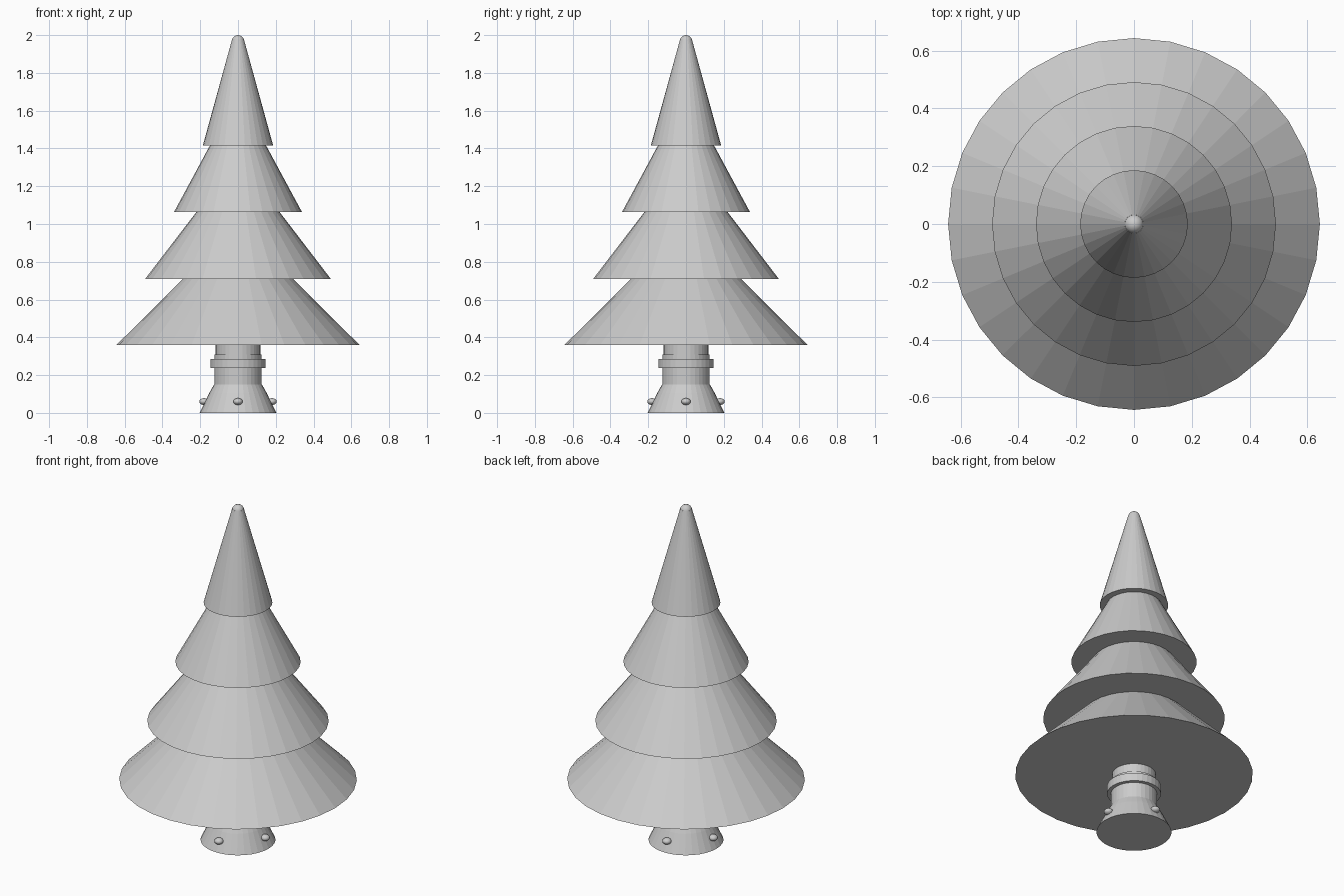
import bpy, bmesh, math

cube = bpy.data.objects.get("Cube")
if cube:
    bpy.data.objects.remove(cube, do_unlink=True)

SIDES = 32

grey = bpy.data.materials.new("light grey")
grey.use_nodes = True
grey.diffuse_color = (0.6, 0.6, 0.6, 1)
grey.node_tree.nodes["Principled BSDF"].inputs["Base Color"].default_value = (0.6, 0.6, 0.6, 1)


def add_object(name, bm):
    bmesh.ops.recalc_face_normals(bm, faces=bm.faces)
    mesh = bpy.data.meshes.new(name)
    bm.to_mesh(mesh)
    bm.free()
    mesh.materials.append(grey)
    obj = bpy.data.objects.new(name, mesh)
    bpy.context.collection.objects.link(obj)
    return obj


def turned(name, profile):
    """Closed solid turned around z from (radius, height) points."""
    bm = bmesh.new()
    rings = []
    for r, z in profile:
        rings.append([bm.verts.new((r * math.cos(a), r * math.sin(a), z))
                      for a in (2 * math.pi * i / SIDES for i in range(SIDES))])
    for low, high in zip(rings, rings[1:]):
        for i in range(SIDES):
            j = (i + 1) % SIDES
            bm.faces.new((low[i], low[j], high[j], high[i]))
    bm.faces.new(rings[0])
    bm.faces.new(rings[-1])
    return add_object(name, bm)


def ball(name, location, scale):
    bm = bmesh.new()
    bmesh.ops.create_uvsphere(bm, u_segments=16, v_segments=10, radius=1)
    obj = add_object(name, bm)
    obj.location, obj.scale = location, scale
    obj.data.shade_smooth()
    return obj


# Flared foot, trunk and collars
turned("foot", [(0.203, 0), (0.152, 0.105), (0.127, 0.15)])
turned("trunk", [(0.118, 0.14), (0.118, 0.38)])
turned("lower_collar", [(0.125, 0.15), (0.125, 0.24)])
turned("trunk_ring", [(0.146, 0.238), (0.146, 0.286)])
turned("upper_collar", [(0.125, 0.286), (0.125, 0.308)])

# Four studs around the foot
for name, x, y in (("front", 0, -1), ("back", 0, 1), ("left", 1, 0), ("right", -1, 0)):
    ball(name + "_stud", (0.18 * x, 0.18 * y, 0.06), (0.025, 0.025, 0.018))

# Four foliage tiers: bottom radius, bottom height, top radius, top height
tiers = [("bottom", 0.643, 0.36, 0.27, 0.73),
         ("lower", 0.491, 0.71, 0.20, 1.09),
         ("upper", 0.339, 1.063, 0.13, 1.45),
         ("top", 0.186, 1.416, 0.032, 1.975)]
for name, r0, z0, r1, z1 in tiers:
    turned(name + "_foliage", [(r0, z0), (r1, z1)])

# Rounded tip
ball("tip", (0, 0, 1.967), (0.033, 0.033, 0.033))
